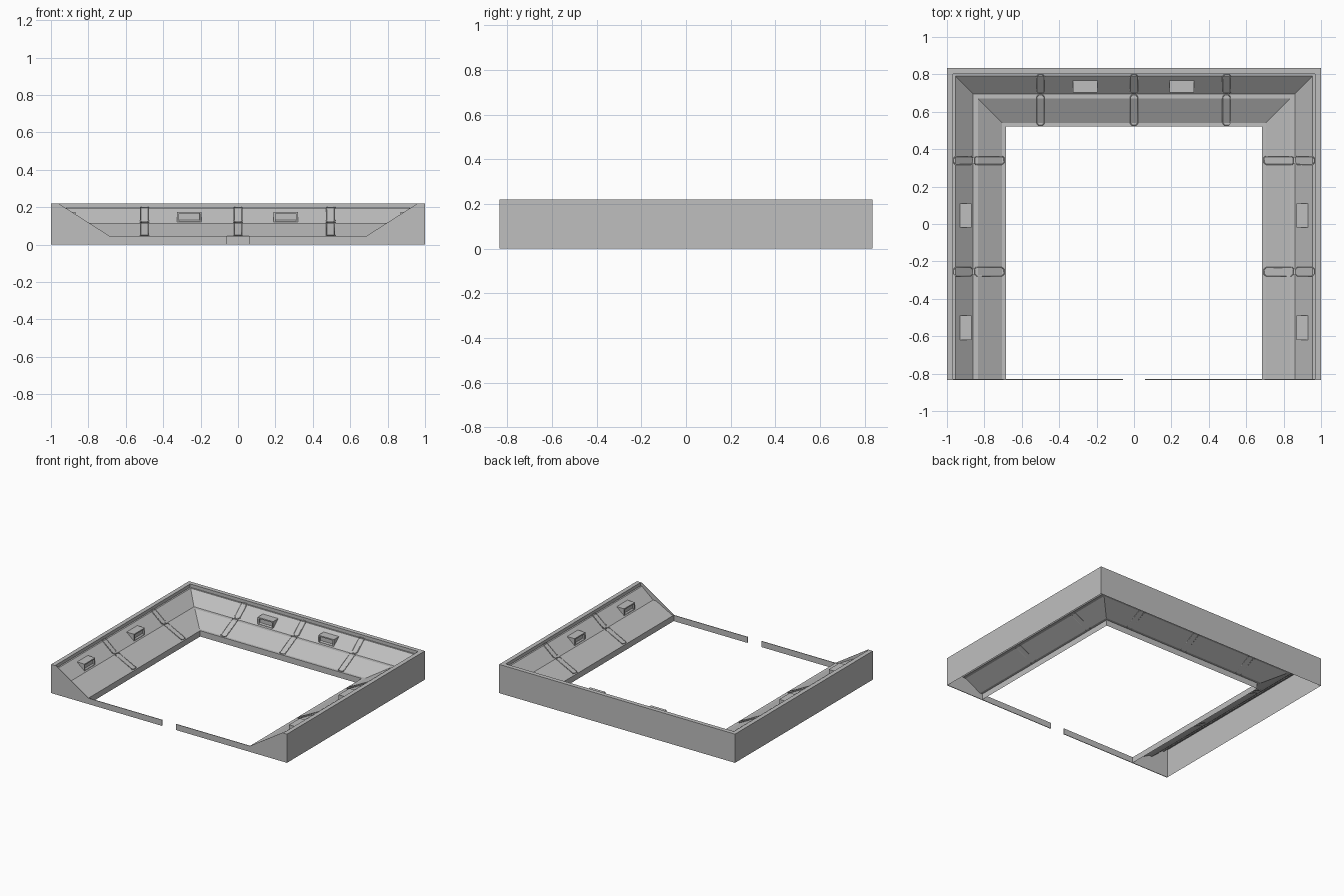
import bpy, bmesh

cube = bpy.data.objects.get("Cube")
if cube:
    bpy.data.objects.remove(cube)

HY = 0.835          # half depth
TOP = 0.22          # wall height
INNER = 0.315       # frame width

grey = bpy.data.materials.new("plain grey")
grey.use_nodes = True
grey.diffuse_color = (0.52, 0.52, 0.52, 1)
grey.node_tree.nodes["Principled BSDF"].inputs["Base Color"].default_value = (0.52, 0.52, 0.52, 1)
grey.node_tree.nodes["Principled BSDF"].inputs["Roughness"].default_value = 0.8


def finish(name, bm):
    mesh = bpy.data.meshes.new(name)
    bm.to_mesh(mesh)
    bm.free()
    mesh.materials.append(grey)
    obj = bpy.data.objects.new(name, mesh)
    bpy.context.collection.objects.link(obj)
    return obj


def place(side, t, d, z):
    """Point at t along a side, d inward from its outer wall."""
    if side == "back":
        return (t, HY - d, z)
    return (-1 + d, t, z) if side == "left" else (1 - d, t, z)


def sweep(name, profile):
    """Mitred U-shaped sweep of (inward distance, height) points."""
    bm = bmesh.new()
    rows = [[bm.verts.new(p) for p in ((-1 + d, -HY, z), (-1 + d, HY - d, z),
                                       (1 - d, HY - d, z), (1 - d, -HY, z))]
            for d, z in profile]
    for a, b in zip(rows, rows[1:]):
        for i in range(3):
            bm.faces.new((a[i], b[i], b[i + 1], a[i + 1]))
    return finish(name, bm)


# Shell of the U-shaped roof, open underneath
upper = [(0.045, 0.195), (0.14, 0.115)]
lower = [(0.165, 0.115), (0.295, 0.045)]
sweep("outer_wall_and_parapet", [(0, 0), (0, TOP), (0.033, TOP), (0.033, 0.195), upper[0]])
sweep("upper_slope", upper)
sweep("middle_ledge", [upper[1], lower[0]])
sweep("lower_slope", lower)
sweep("inner_fascia", [lower[1], (INNER, 0.045), (INNER, 0)])


def surface(d):
    knots = [(0, 0.195)] + upper + lower + [(INNER, 0.045)]
    for (d0, z0), (d1, z1) in zip(knots, knots[1:]):
        if d <= d1:
            return z0 + (z1 - z0) * (d - d0) / (d1 - d0)
    return 0.045


# Front gables, each with a low kerb reaching towards the central gap
for name, s in (("right_gable", -1), ("left_gable", 1)):
    bm = bmesh.new()
    outline = [(1, 0), (1, TOP), (0.96, TOP), (0.685, 0.045), (0.06, 0.045), (0.06, 0)]
    face = bm.faces.new([bm.verts.new((s * x, -HY, z)) for x, z in outline])
    ext = bmesh.ops.extrude_face_region(bm, geom=[face])
    moved = [v for v in ext["geom"] if isinstance(v, bmesh.types.BMVert)]
    bmesh.ops.translate(bm, verts=moved, vec=(0, 0.005, 0))
    bmesh.ops.recalc_face_normals(bm, faces=bm.faces)
    finish(name, bm)


# Dormers: flat-topped boxes with a recessed front opening
def dormer(name, side, t):
    bm = bmesh.new()
    section = [(0.132, 0.115), (0.132, 0.175), (0.066, 0.175)]
    ends = [[bm.verts.new(place(side, t + w, d, z)) for d, z in section]
            for w in (-0.065, 0.065)]
    a, b = ends
    bm.faces.new(a)
    bm.faces.new(b[::-1])
    sides = [bm.faces.new((a[i], b[i], b[(i + 1) % 3], a[(i + 1) % 3])) for i in range(3)]
    bmesh.ops.recalc_face_normals(bm, faces=bm.faces)
    bmesh.ops.inset_region(bm, faces=[sides[0]], thickness=0.013, depth=0)
    bmesh.ops.inset_region(bm, faces=[sides[0]], thickness=0.0005, depth=-0.012)
    finish(name, bm)


# Rail loops: thin rods hugging the slope, pinned at the corners
def rail(name, side, t, d0, d1):
    w, c = 0.022, 0.01
    loop = [(d0 + c, -w), (d1 - c, -w), (d1, c - w), (d1, w - c),
            (d1 - c, w), (d0 + c, w), (d0, w - c), (d0, c - w)]
    curve = bpy.data.curves.new(name, "CURVE")
    curve.dimensions = "3D"
    curve.bevel_depth = 0.003
    curve.bevel_resolution = 0

    def path(points, closed):
        spline = curve.splines.new("POLY")
        spline.points.add(len(points) - 1)
        for p, co in zip(spline.points, points):
            p.co = (*co, 1)
        spline.use_cyclic_u = closed

    path([place(side, t + v, d, surface(d) + 0.004) for d, v in loop], True)
    for d in (d0 + c, d1 - c):
        for v in (-w, w):
            z = surface(d)
            path([place(side, t + v, d, z - 0.006), place(side, t + v, d, z + 0.007)], False)
    curve.use_fill_caps = True
    curve.materials.append(grey)
    bpy.context.collection.objects.link(bpy.data.objects.new(name, curve))


layout = {"back": ((-0.26, 0.255), (-0.5, 0, 0.495)),
          "left": ((0.045, -0.555), (0.34, -0.255)),
          "right": ((0.045, -0.555), (0.34, -0.255))}
for side, (dormers, rails) in layout.items():
    # Name sides from the model's own point of view
    label = {"back": "back", "left": "right", "right": "left"}[side]
    for i, t in enumerate(dormers, 1):
        dormer(f"{label}_dormer_{i}", side, t)
    for i, t in enumerate(rails, 1):
        rail(f"{label}_upper_rail_{i}", side, t, 0.036, 0.138)
        rail(f"{label}_lower_rail_{i}", side, t, 0.146, 0.305)
